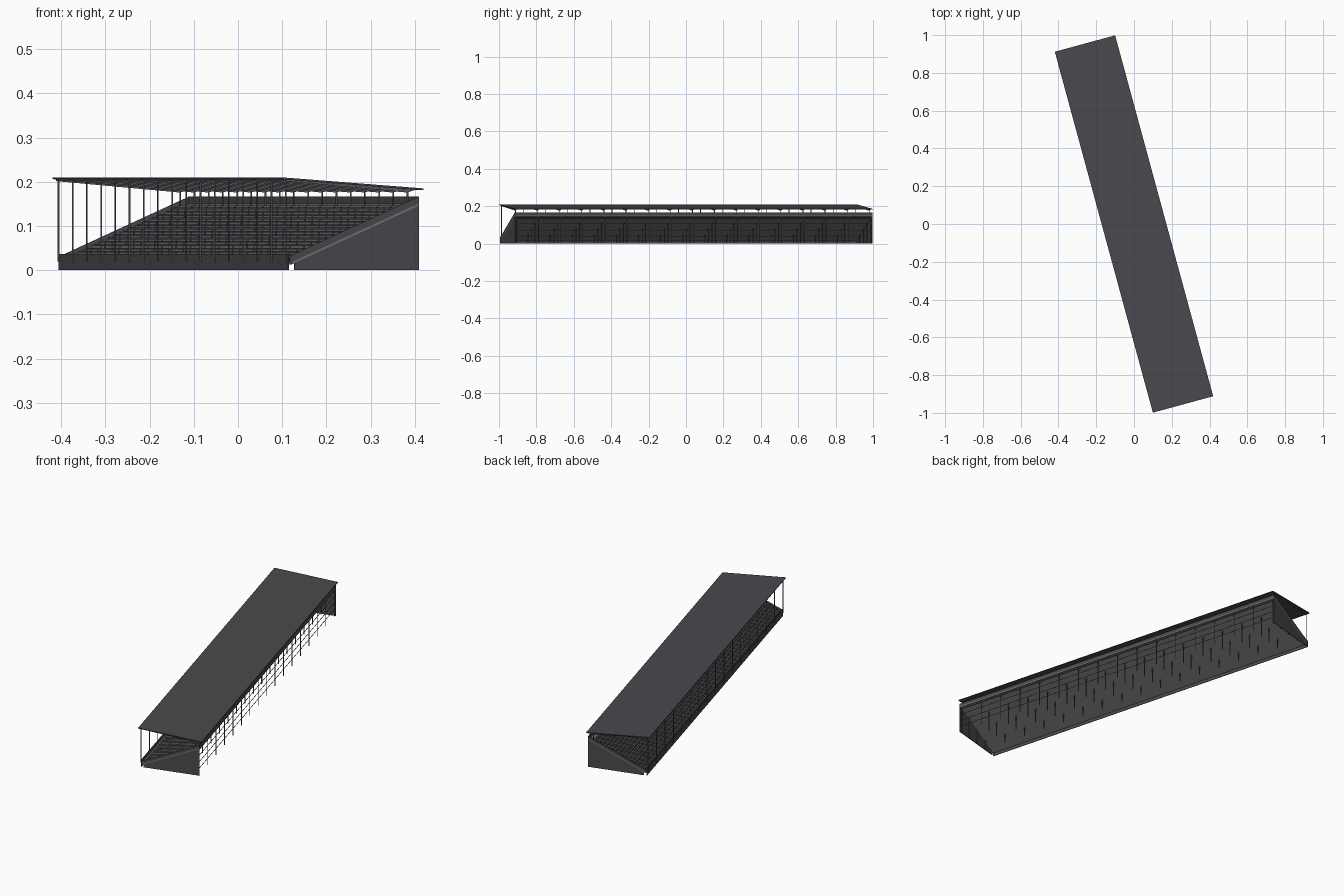
import bpy, bmesh, math

cube = bpy.data.objects.get("Cube")
if cube:
    bpy.data.objects.remove(cube, do_unlink=True)

TURN = math.radians(15.2)   # plan angle of the whole stand
HALF = 0.99                 # half length of the stand
FRAMES = 17                 # structural frames along the length
ROWS = 16                   # seat rows


def material(name, r, g, b):
    m = bpy.data.materials.new(name)
    m.use_nodes = True
    m.diffuse_color = (r, g, b, 1)
    m.node_tree.nodes["Principled BSDF"].inputs["Base Color"].default_value = (r, g, b, 1)
    return m


dark = material("dark cladding", 0.068, 0.066, 0.075)
concrete = material("grey concrete", 0.17, 0.175, 0.175)
seat_grey = material("seat grey", 0.16, 0.165, 0.17)
steel = material("steel grey", 0.10, 0.10, 0.105)


def prism(bm, profile, v0, v1):
    """Extrude a cross-section of (across, height) points along the stand."""
    a = [bm.verts.new((u, v0, z)) for u, z in profile]
    b = [bm.verts.new((u, v1, z)) for u, z in profile]
    bm.faces.new(a)
    bm.faces.new(b[::-1])
    n = len(a)
    for i in range(n):
        j = (i + 1) % n
        bm.faces.new((a[j], a[i], b[i], b[j]))


def rect(u0, u1, z0, z1):
    return [(u0, z0), (u1, z0), (u1, z1), (u0, z1)]


def part(name, mat, pieces):
    """One object from a list of (profile, start, end) prisms."""
    bm = bmesh.new()
    for profile, v0, v1 in pieces:
        prism(bm, profile, v0, v1)
    bmesh.ops.recalc_face_normals(bm, faces=bm.faces)
    mesh = bpy.data.meshes.new(name)
    bm.to_mesh(mesh)
    bm.free()
    mesh.materials.append(mat)
    ob = bpy.data.objects.new(name, mesh)
    ob.rotation_euler.z = TURN
    bpy.context.collection.objects.link(ob)
    return ob


def slope(u):
    """Underside height of the raked seating deck."""
    return 0.016 + (u + 0.137) * 0.445


def roof_top(u):
    return 0.1975 - u * 0.0755


def band(u0, u1, height, low, high):
    """Sloped strip following a height function."""
    return [(u0, height(u0) + low), (u1, height(u1) + low),
            (u1, height(u1) + high), (u0, height(u0) + high)]


frames = [-0.98 + 1.96 * i / (FRAMES - 1) for i in range(FRAMES)]
FRONT, BACK = -0.137, 0.155


def at_frames(profile, width=0.003):
    return [(profile, v - width / 2, v + width / 2) for v in frames]


def post(u, z0, z1, w=0.003):
    return at_frames(rect(u - w / 2, u + w / 2, z0, z1), w)


# Raked deck and its steps
part("raked_deck", concrete, [(band(FRONT - 0.006, BACK, slope, 0, 0.005), -HALF, HALF)])
run = (BACK - 0.02 - FRONT) / ROWS
row_start = [FRONT + i * run for i in range(ROWS)]
steps, seats = [], []
for u in row_start:
    top = slope(u + run) + 0.0045
    steps.append(([(u, slope(u) + 0.004), (u + run, top - 0.001), (u + run, top), (u, top)],
                  -HALF + 0.003, HALF - 0.003))
    # Seat blocks with a gap at every frame
    for a, b in zip(frames, frames[1:]):
        mid = (a + b) / 2
        for s, e in ((a + 0.004, mid - 0.001), (mid + 0.001, b - 0.004)):
            seats.append((rect(u + run * 0.45, u + run * 0.8, top, top + 0.005), s, e))
part("terrace_steps", dark, steps)
part("seat_rows", seat_grey, seats)

# Closed end walls and sloped parapets
ends = [(-HALF, -HALF + 0.003), (HALF - 0.003, HALF)]
wall = [(FRONT, 0), (BACK, 0), (BACK, slope(BACK)), (FRONT, slope(FRONT))]
part("end_walls", dark, [(wall, a, b) for a, b in ends])
part("end_parapets", dark,
     [(band(FRONT - 0.01, BACK, slope, 0.005, 0.021), a, b) for a, b in ends])

# Front wall and rear parapet
part("front_wall", dark, [(rect(-0.152, -0.149, 0, 0.037), -HALF, HALF)])
part("front_walkway", concrete, [(rect(-0.149, FRONT, 0.017, 0.020), -HALF, HALF)])
part("rear_parapet", dark, [(rect(BACK - 0.003, BACK, 0.143, 0.167), -HALF, HALF)])

# Roof sheet, rafters and purlins
part("roof", dark, [(band(-0.1655, 0.1655, roof_top, -0.004, 0), -HALF, HALF)])
rafter = [(-0.16, roof_top(-0.16) - 0.004), (0.15, roof_top(0.15) - 0.004),
          (0.13, roof_top(0.13) - 0.012), (-0.16, roof_top(-0.16) - 0.008)]
part("roof_rafters", steel, at_frames(rafter, 0.004))
part("roof_purlins", steel,
     [(band(u, u + 0.003, roof_top, -0.007, -0.004), -HALF + 0.005, HALF - 0.005)
      for u in (-0.155, -0.10, -0.045, 0.01, 0.065, 0.12)])

# Posts carrying the roof
part("front_posts", steel, post(-0.1545, 0.02, roof_top(-0.1545) - 0.004))
part("rear_roof_posts", steel, post(0.131, slope(0.131), roof_top(0.131) - 0.006))

# Columns and rails beneath the deck
columns = []
for u in (-0.065, 0.01, 0.08):
    columns += post(u, 0, slope(u), 0.004)
part("deck_columns", steel, columns)
part("back_columns", steel, post(0.150, 0, 0.145))
part("back_rails", steel,
     [(rect(0.149, 0.151, z, z + 0.002), -HALF, HALF) for z in (0.035, 0.07, 0.105, 0.135)])
